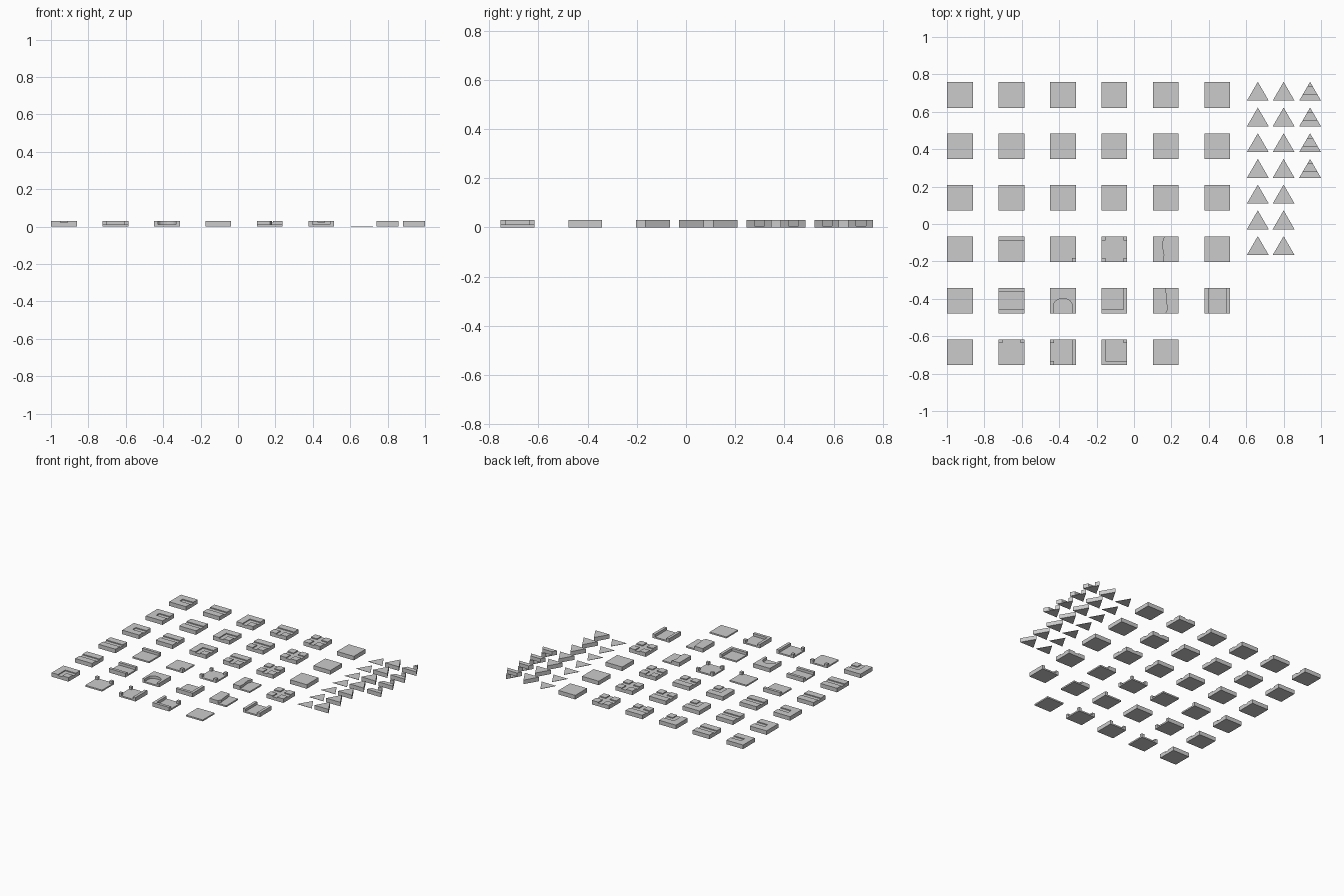
import bpy, bmesh, math

if "Cube" in bpy.data.objects:
    bpy.data.objects.remove(bpy.data.objects["Cube"])

S = 0.0687          # half tile width
TOP, LOW, PATH = 0.030, 0.011, 0.023
COLS = [-0.93 + 0.275 * i for i in range(6)]
ROWS = [0.69 - 0.275 * i for i in range(6)]
HEIGHT = {'#': TOP, '.': LOW, 'o': PATH}


def finish(name, bm, loc):
    bmesh.ops.remove_doubles(bm, verts=bm.verts, dist=1e-6)
    bmesh.ops.recalc_face_normals(bm, faces=bm.faces)
    me = bpy.data.meshes.new(name)
    bm.to_mesh(me)
    bm.free()
    ob = bpy.data.objects.new(name, me)
    ob.location = loc
    bpy.context.collection.objects.link(ob)
    return ob


def add_prism(bm, pts, z0, z1):
    bottom = [bm.verts.new((x, y, z0)) for x, y in pts]
    top = [bm.verts.new((x, y, z1)) for x, y in pts]
    bm.faces.new(bottom[::-1])
    bm.faces.new(top)
    n = len(pts)
    for i in range(n):
        j = (i + 1) % n
        bm.faces.new((bottom[i], bottom[j], top[j], top[i]))


def rect(x0, y0, x1, y1):
    return [(x0, y0), (x1, y0), (x1, y1), (x0, y1)]


def mask_tile(name, c, r, mask, inner):
    """3x3 height map, rows listed back to front."""
    cuts = [-S, -inner, inner, S]
    bm = bmesh.new()
    h = lambda i, j: HEIGHT[mask[2 - j][i]] if 0 <= i < 3 and 0 <= j < 3 else 0.0
    quad = lambda *p: bm.faces.new([bm.verts.new(v) for v in p])
    for i in range(3):
        for j in range(3):
            x0, x1, y0, y1, z = cuts[i], cuts[i + 1], cuts[j], cuts[j + 1], h(i, j)
            quad((x0, y0, z), (x1, y0, z), (x1, y1, z), (x0, y1, z))
            quad((x0, y1, 0), (x1, y1, 0), (x1, y0, 0), (x0, y0, 0))
            # drops to lower neighbours, facing outward
            for di, dj, a, b in ((1, 0, (x1, y0), (x1, y1)), (-1, 0, (x0, y1), (x0, y0)),
                                 (0, 1, (x1, y1), (x0, y1)), (0, -1, (x0, y0), (x1, y0))):
                n = h(i + di, j + dj)
                if n < z:
                    quad((*a, n), (*b, n), (*b, z), (*a, z))
    me = bpy.data.meshes.new(name)
    bm.to_mesh(me)
    bm.free()
    ob = bpy.data.objects.new(name, me)
    ob.location = (COLS[c], ROWS[r], 0)
    bpy.context.collection.objects.link(ob)


# path tiles: shallow channel cut in a tall block
END = ['###', '#oo', '###']
STRAIGHT = ['###', 'ooo', '###']
CORNER = ['###', '#oo', '#o#']
TEE = ['###', 'ooo', '#o#']
CROSS = ['#o#', 'ooo', '#o#']
for r in range(3):
    for c, (n, m) in enumerate([('end', END), ('straight', STRAIGHT), ('corner', CORNER),
                                ('tee', TEE), ('cross', CROSS)]):
        mask_tile(f'path_{n}_tile', c, r, m, 0.018)
    # plain full-height block
    bm = bmesh.new()
    add_prism(bm, rect(-S, -S, S, S), 0, TOP)
    finish('plain_tall_tile', bm, (COLS[5], ROWS[r], 0))
for r, m in ((3, STRAIGHT), (4, STRAIGHT), (5, CORNER)):
    mask_tile('path_tile', 0, r, m, 0.018)
mask_tile('path_cross_tile', 5, 3, CROSS, 0.018)

# low floor tiles with walls and corner posts
WALLS = {
    (1, 3): ['###', '...', '...'],
    (1, 4): ['###', '...', '###'],
    (1, 5): ['#.#', '...', '...'],
    (2, 3): ['...', '...', '..#'],
    (2, 5): ['#.#', '..#', '#.#'],
    (3, 3): ['#.#', '...', '#.#'],
    (3, 4): ['..#', '..#', '###'],
    (3, 5): ['#.#', '#..', '###'],
    (4, 5): ['...', '...', '...'],
    (5, 4): ['#.#', '#.#', '#.#'],
}
for (c, r), m in WALLS.items():
    mask_tile('floor_wall_tile', c, r, m, S - 0.021)

# tall block with a rounded alcove open to the front
bm = bmesh.new()
add_prism(bm, rect(-S, -S, S, S), 0, LOW)
alcove = [(0.05 * math.cos(a), -0.025 + 0.037 * math.sin(a))
          for a in [math.pi * i / 8 for i in range(9)]]
add_prism(bm, [(0.05, -S)] + alcove + [(-0.05, -S), (-S, -S), (-S, S), (S, S), (S, -S)], LOW, TOP)
finish('alcove_tile', bm, (COLS[2], ROWS[4], 0))

# stepped tiles with an uneven cliff line
for r, line in ((3, [(-0.012, -S), (-0.008, -0.03), (-0.014, 0.0), (-0.018, 0.03), (-0.005, S)]),
                (4, [(0.0, -S), (0.012, -0.045), (0.006, -0.01), (0.004, 0.03), (-0.002, S)])):
    bm = bmesh.new()
    add_prism(bm, rect(-S, -S, S, S), 0, LOW)
    add_prism(bm, [(-S, -S)] + line + [(-S, S)], LOW, TOP)
    finish('cliff_tile', bm, (COLS[4], ROWS[r], 0))

# triangular pieces: thin plates, solid wedges and slotted wedges
W, D = 0.0585, 0.101


def strip(y0, y1):
    a, b = W * (1 - y0 / D), W * (1 - y1 / D)
    return [(-a, y0), (a, y0), (b, y1), (-b, y1)] if b > 1e-6 else [(-a, y0), (a, y0), (0, y1)]


for i in range(7):
    y = 0.659 - 0.1375 * i
    bm = bmesh.new()
    add_prism(bm, strip(0, D), 0, 0.002)
    finish('triangle_plate', bm, (0.662, y, 0))
    bm = bmesh.new()
    add_prism(bm, strip(0, D), 0, TOP)
    finish('triangle_block', bm, (0.80, y, 0))
    if i < 4:
        bm = bmesh.new()
        add_prism(bm, strip(0, 0.033), 0, TOP)
        add_prism(bm, strip(0.033, 0.073), 0, 0.005)
        add_prism(bm, strip(0.073, D), 0, TOP)
        finish('triangle_slotted_block', bm, (0.9415, y, 0))
